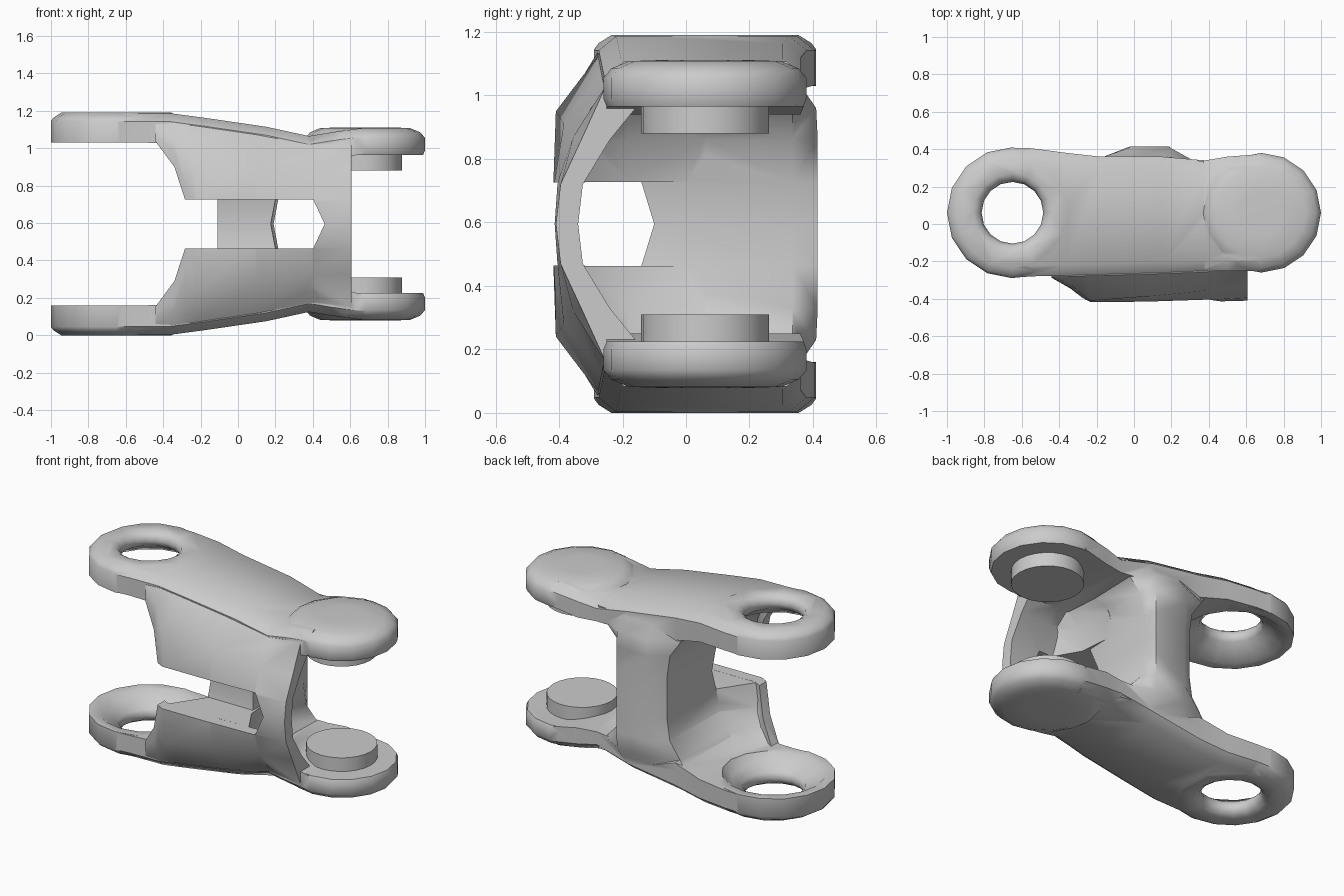
import bpy, bmesh, math

if "Cube" in bpy.data.objects:
    bpy.data.objects.remove(bpy.data.objects["Cube"])

MID = 0.595   # symmetry plane height; upper half is modelled, then mirrored


def finish(name, verts, faces):
    me = bpy.data.meshes.new(name)
    me.from_pydata([(x, y, z - MID) for x, y, z in verts], [], faces)
    bm = bmesh.new()
    bm.from_mesh(me)
    bmesh.ops.recalc_face_normals(bm, faces=bm.faces)
    bm.to_mesh(me)
    bm.free()
    ob = bpy.data.objects.new(name, me)
    ob.location.z = MID
    bpy.context.collection.objects.link(ob)
    return ob


def loft(name, rings):
    """Skin equal-length closed rings and cap both ends."""
    n = len(rings[0])
    verts = [p for r in rings for p in r]
    faces = [tuple(range(n)), tuple(range((len(rings) - 1) * n, len(rings) * n))]
    for i in range(len(rings) - 1):
        for j in range(n):
            k = (j + 1) % n
            faces.append((i * n + j, i * n + k, (i + 1) * n + k, (i + 1) * n + j))
    return finish(name, verts, faces)


def lathe(name, cx, cy, profile, seg=16):
    """Stack of circles (radius, z) around a vertical axis."""
    return loft(name, [[(cx + r * math.cos(2 * math.pi * i / seg),
                         cy + r * math.sin(2 * math.pi * i / seg), z)
                        for i in range(seg)] for r, z in profile])


def boolean(ob, other, op):
    m = ob.modifiers.new(op, 'BOOLEAN')
    m.operation, m.solver, m.object = op, 'EXACT', other


# Eye ring, solid end pad and its inner boss
ring = lathe("link_arm", -0.65, 0.06,
             [(0.35, 1.03), (0.35, 1.145), (0.335, 1.165), (0.295, 1.19)])
pad = lathe("end_pad", 0.68, 0.06,
            [(0.31, 0.965), (0.32, 0.99), (0.32, 1.055), (0.295, 1.085),
             (0.24, 1.108), (0.12, 1.112)])
boss = lathe("pad_boss", 0.675, 0.06, [(0.202, 0.88), (0.202, 1.0)], 24)

# Arm plate joining ring and pad: x, y0, y1, bottom, top
arm = loft("arm_plate", [
    [(x, y0, b), (x, y0, t - 0.045), (x, y0 + 0.055, t), (x, y1 - 0.055, t),
     (x, y1, t - 0.045), (x, y1, b)]
    for x, y0, y1, b, t in [
        (-0.65, -0.288, 0.408, 1.032, 1.187), (-0.55, -0.28, 0.405, 1.032, 1.187),
        (-0.36, -0.275, 0.38, 1.025, 1.187), (-0.18, -0.27, 0.36, 0.98, 1.163),
        (0.15, -0.26, 0.36, 0.95, 1.115), (0.38, -0.25, 0.34, 0.94, 1.065),
        (0.5, -0.25, 0.36, 0.94, 1.085), (0.66, -0.25, 0.372, 0.968, 1.107)]])

# Curved front wall: x and four outer (y, z) points from top to bottom
wall_rows = [
    (-0.44, (-0.282, 1.13), (-0.284, 1.11), (-0.287, 1.07), (-0.288, 1.035)),
    (-0.34, (-0.279, 1.135), (-0.32, 1.06), (-0.34, 0.98), (-0.345, 0.90)),
    (-0.275, (-0.277, 1.125), (-0.38, 0.97), (-0.395, 0.80), (-0.395, 0.70)),
    (-0.23, (-0.276, 1.12), (-0.41, 0.95), (-0.418, 0.72), (-0.418, 0.55)),
    (0.10, (-0.267, 1.072), (-0.385, 0.91), (-0.415, 0.72), (-0.418, 0.55)),
    (0.40, (-0.255, 1.015), (-0.355, 0.87), (-0.405, 0.72), (-0.418, 0.55)),
    (0.608, (-0.248, 1.04), (-0.33, 0.86), (-0.395, 0.72), (-0.415, 0.55))]
wall = loft("front_wall", [
    [(x, y, z) for y, z in pts] +
    [(x, y + d, z - e) for (y, z), d, e in zip(pts[::-1], (0.07, 0.07, 0.09, 0.13),
                                               (0, 0, 0, 0.03))]
    for x, *pts in wall_rows])

# Rear web flaring into the arm: z, x0, x1, front shift, rear setback
web = loft("rear_web", [
    [(x0, -0.10 - s, z), (x1, -0.10 - s, z), (x1 + 0.015, 0.335, z), (0.19, 0.415 - f, z),
     (-0.02, 0.415 - f, z), (x0, 0.345, z)]
    for z, x0, x1, s, f in [
        (0.55, -0.11, 0.18, 0.02, 0), (0.595, -0.11, 0.175, 0, 0),
        (0.725, -0.11, 0.2, 0.04, 0), (0.86, -0.13, 0.22, 0.05, 0),
        (0.96, -0.20, 0.31, 0.06, 0.005), (1.04, -0.25, 0.36, 0.06, 0.06)]])

# Wedge joining web to the front wall above the side opening
shoulder = loft("web_shoulder", [
    [(x0, s, z), (x1, s, z), (x1 - d, -0.18, z), (x1 - d - 0.02, 0.06, z),
     (w, 0.06, z), (w - 0.015, -0.14, z)]
    for z, x0, x1, s, d, w in [
        (0.727, -0.262, 0.33, -0.37, 0.11, -0.09), (0.86, -0.30, 0.36, -0.345, 0.11, -0.11),
        (0.96, -0.345, 0.42, -0.30, 0.09, -0.18), (1.03, -0.41, 0.46, -0.24, 0.08, -0.24)]])

# Cutters: funnel-shaped eye hole and front notch
hole = lathe("eye_cutter", -0.65, 0.06,
             [(0.31, 1.0), (0.295, 1.029), (0.24, 1.07), (0.18, 1.105), (0.165, 1.14),
              (0.18, 1.172), (0.225, 1.2)])
notch = loft("notch_cutter", [[(x, y, z) for x, z in
             [(-0.7, 0.5), (0.418, 0.5), (0.463, 0.595), (0.402, 0.7265), (-0.7, 0.7265)]]
             for y in (-0.6, -0.2)])

parts = [arm, pad, boss, wall, web, shoulder]
for p in parts:
    boolean(ring, p, 'UNION')
for c in (hole, notch):
    c.hide_render = True
    boolean(ring, c, 'DIFFERENCE')

# Mirror the upper half to the lower half
mir = ring.modifiers.new("mirror", 'MIRROR')
mir.use_axis = (False, False, True)
mir.use_bisect_axis = (False, False, True)
mir.use_clip = True
mir.merge_threshold = 0.002

dg = bpy.context.evaluated_depsgraph_get()
mesh = bpy.data.meshes.new_from_object(ring.evaluated_get(dg))
ring.modifiers.clear()
ring.data = mesh
for o in parts + [hole, notch]:
    bpy.data.objects.remove(o)

bpy.context.view_layer.objects.active = ring
ring.select_set(True)
bpy.ops.object.shade_smooth_by_angle(angle=math.radians(48))
